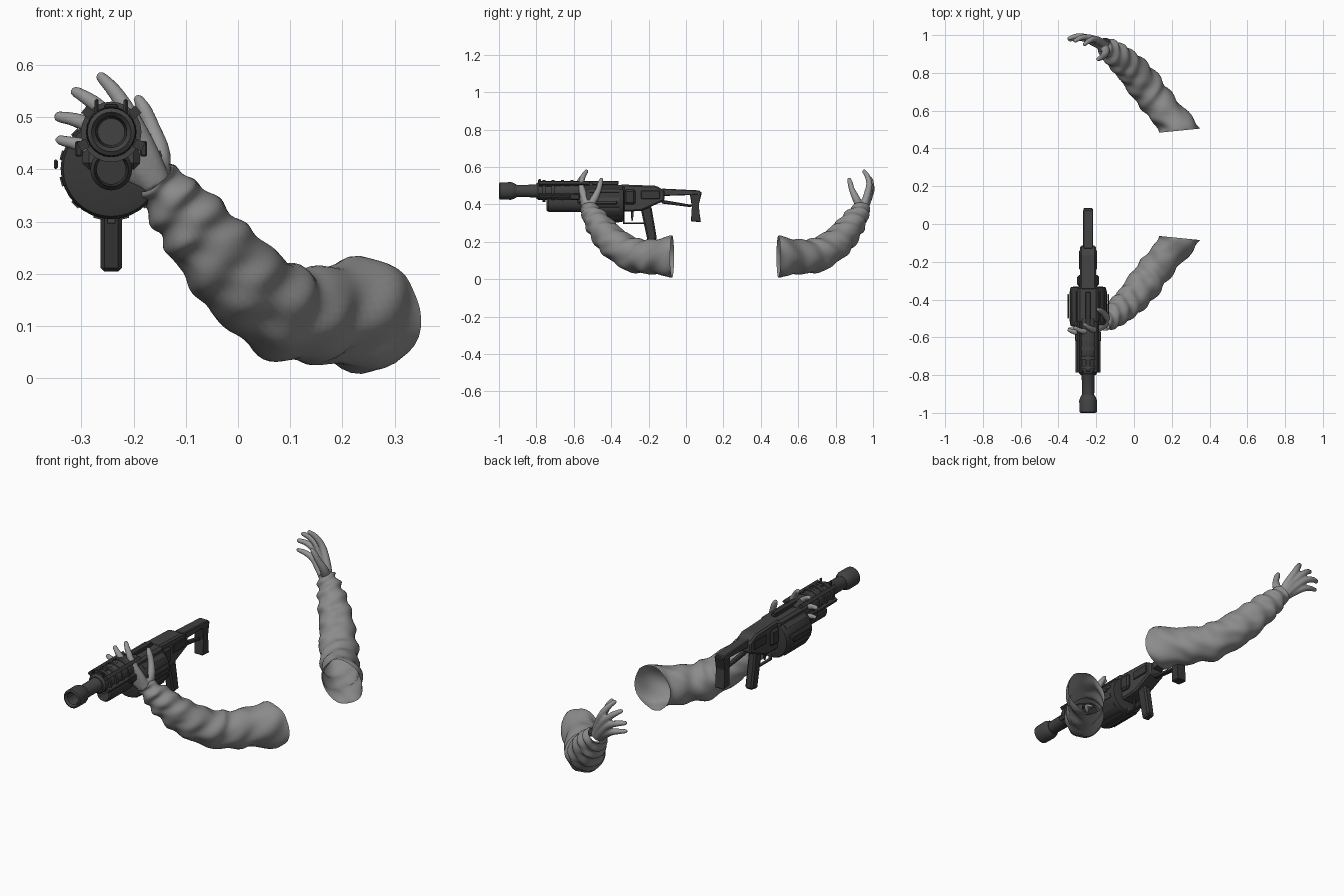
import bpy, bmesh, math
from mathutils import Vector, Matrix, noise

cube = bpy.data.objects.get("Cube")
if cube:
    bpy.data.objects.remove(cube, do_unlink=True)


def material(name, value):
    m = bpy.data.materials.new(name)
    m.use_nodes = True
    color = (value, value, value, 1)
    m.diffuse_color = color
    m.node_tree.nodes["Principled BSDF"].inputs["Base Color"].default_value = color
    return m


CLOTH = material("grey cloth", 0.26)
SKIN = material("grey skin", 0.30)
METAL = material("dark metal", 0.055)
BLACK = material("black polymer", 0.04)
GX = -0.243      # centre line of the launcher
BORE = 0.472     # height of the barrel axis


def finish(name, bm, mat, angle=None):
    bmesh.ops.recalc_face_normals(bm, faces=bm.faces)
    mesh = bpy.data.meshes.new(name)
    bm.to_mesh(mesh)
    bm.free()
    obj = bpy.data.objects.new(name, mesh)
    bpy.context.collection.objects.link(obj)
    mesh.materials.append(mat)
    if angle:
        bpy.ops.object.select_all(action="DESELECT")
        obj.select_set(True)
        bpy.context.view_layer.objects.active = obj
        bpy.ops.object.shade_smooth_by_angle(angle=math.radians(angle))
    return obj


def spline(points, t):
    """Smooth interpolation through tuples, t from 0 to 1."""
    f = t * (len(points) - 1)
    i = min(int(f), len(points) - 2)
    u = f - i
    a, b, c, d = (points[min(max(k, 0), len(points) - 1)] for k in range(i - 1, i + 3))
    return [0.5 * (2 * q + (r - p) * u + (2 * p - 5 * q + 4 * r - s) * u * u
                   + (3 * q - p - 3 * r + s) * u ** 3) for p, q, r, s in zip(a, b, c, d)]


def loft(bm, rings, caps=True):
    loops = [[bm.verts.new(p) for p in ring] for ring in rings]
    n = len(loops[0])
    for a, b in zip(loops, loops[1:]):
        for i in range(n):
            bm.faces.new((a[i], a[(i + 1) % n], b[(i + 1) % n], b[i]))
    if caps:
        bm.faces.new(loops[0])
        bm.faces.new(loops[-1])


def tube_rings(path, steps, sides, end_normal=None, folds=0.0):
    """Rings along a path of (x, y, z, radius)."""
    rings = []
    for k in range(steps + 1):
        t = k / steps
        *c, r = spline(path, t)
        ahead = Vector(spline(path, min(t + 0.01, 1))[:3])
        behind = Vector(spline(path, max(t - 0.01, 0))[:3])
        axis = (ahead - behind).normalized()
        if end_normal:
            w = max(0, 1 - t * 4)
            axis = axis.lerp(end_normal, w).normalized()
        u = axis.cross(Vector((0.3, -0.5, 0.8))).normalized()
        v = axis.cross(u)
        ring = []
        for i in range(sides):
            a = math.tau * i / sides
            d = u * math.cos(a) + v * math.sin(a)
            p = Vector(c) + d * r
            if folds:
                q = Vector((d.x * 1.3, d.y * 1.3, d.z * 1.3 + t * 13))
                p += d * folds * noise.noise(q) * (r / 0.09)
                p += d * folds * 0.45 * math.sin(t * 48 + 2.5 * math.sin(a + 1))
            ring.append(p)
        rings.append(ring)
    return rings


# ---- Arms: the second one mirrors the first across a plane in y ----
SLEEVE = [(.25, -.075, .122, .109), (.165, -.175, .120, .092), (.085, -.275, .128, .089),
          (.015, -.365, .180, .086), (-.045, -.430, .243, .077), (-.093, -.473, .303, .067),
          (-.133, -.505, .350, .053), (-.163, -.527, .386, .039)]
FINGERS = [
    [(-.15, -.525, .375, .022), (-.175, -.545, .44, .020), (-.208, -.560, .505, .017),
     (-.237, -.550, .55, .0145), (-.262, -.532, .577, .011)],
    [(-.155, -.53, .375, .022), (-.195, -.550, .44, .021), (-.240, -.568, .495, .017),
     (-.280, -.566, .53, .0145), (-.311, -.550, .549, .011)],
    [(-.165, -.53, .370, .022), (-.207, -.550, .42, .021), (-.258, -.570, .470, .017),
     (-.305, -.574, .493, .0145), (-.343, -.562, .501, .011)],
    [(-.170, -.52, .368, .022), (-.212, -.540, .40, .020), (-.262, -.560, .432, .016),
     (-.305, -.562, .448, .0135), (-.341, -.555, .456, .010)],
    [(-.155, -.515, .38, .024), (-.150, -.490, .43, .021), (-.165, -.467, .48, .016),
     (-.180, -.458, .515, .0145), (-.191, -.452, .535, .010)],
]


def place(bm, mirrored):
    if mirrored:
        for v in bm.verts:
            v.co.y = 0.42 - v.co.y


for side, mirrored in (("front", False), ("rear", True)):
    bm = bmesh.new()
    loft(bm, tube_rings(SLEEVE, 70, 36, Vector((-.1, -1, 0)), 0.011), caps=False)
    place(bm, mirrored)
    finish(side + "_sleeve", bm, CLOTH, 80)

    bm = bmesh.new()
    for path in FINGERS:
        loft(bm, tube_rings(path, 16, 14))
        *tip, r = path[-1]
        bmesh.ops.create_uvsphere(bm, u_segments=12, v_segments=8, radius=r,
                                  matrix=Matrix.Translation(tip))
    place(bm, mirrored)
    hand = finish(side + "_hand", bm, SKIN, 80)
    remesh = hand.modifiers.new("Blend", "REMESH")
    remesh.mode = "VOXEL"
    remesh.voxel_size = 0.005
    remesh.use_smooth_shade = True
    smooth = hand.modifiers.new("Soften", "SMOOTH")
    smooth.iterations = 4


# ---- Launcher helpers ----
def turned(name, profile, z=BORE, mat=METAL, sides=24, x=GX):
    """Lathe about the y axis from (y, radius) pairs."""
    bm = bmesh.new()
    loft(bm, [[(x + r * math.cos(math.tau * i / sides), y, z + r * math.sin(math.tau * i / sides))
               for i in range(sides)] for y, r in profile])
    return finish(name, bm, mat, 30)


def plate(name, outline, width, x=GX, mat=METAL, bevel=0.004):
    """Side outline of (y, z) pairs extruded across x."""
    bm = bmesh.new()
    loft(bm, [[(x + s * width / 2, y, z) for y, z in outline] for s in (-1, 1)])
    bmesh.ops.bevel(bm, geom=bm.edges[:], offset=bevel, segments=1, affect="EDGES")
    return finish(name, bm, mat)


def box(name, y0, y1, z0, z1, width, x=GX, mat=METAL, bevel=0.003):
    return plate(name, [(y0, z0), (y1, z0), (y1, z1), (y0, z1)], width, x, mat, bevel)


# Barrel with hollow muzzle, fore-end and launch tube
turned("muzzle", [(-.93, .026), (-.99, .030), (-1, .038), (-.995, .046), (-.935, .047),
                  (-.92, .042), (-.905, .034)])
turned("barrel", [(-.93, .032), (-.80, .034), (-.79, .04), (-.77, .04)])
turned("fore_end", [(-.80, .04), (-.79, .048), (-.70, .05), (-.69, .054), (-.56, .054), (-.5, .045)])
turned("launch_tube", [(-.56, .04), (-.735, .04), (-.745, .033), (-.70, .028), (-.6, .028)], .40, BLACK)
for y in (-.76, -.71, -.66, -.61):
    turned("fore_end_ring", [(y - .008, .05), (y - .008, .058), (y + .008, .058), (y + .008, .05)])

# Rails around the fore-end
for i, angle in enumerate((40, 140, 205, 335)):
    a = math.radians(angle)
    bm = bmesh.new()
    bmesh.ops.create_cube(bm, size=1, matrix=Matrix.Translation(
        (GX + .059 * math.cos(a), -.65, BORE + .059 * math.sin(a)))
        @ Matrix.Rotation(-a, 4, "Y") @ Matrix.Diagonal((.018, .27, .018, 1)))
    finish("fore_end_rail", bm, BLACK)
box("top_rail", -.78, -.36, .505, .525, .026, mat=BLACK)
for s in (-1, 1):
    box("sight_post", -.79, -.775, .50, .535, .008, GX + s * .028)
    box("side_tab", -.62, -.57, .425, .455, .014, GX + s * .062, BLACK)

# Revolving drum with ribs
turned("drum", [(-.545, .075), (-.54, .092), (-.525, .097), (-.35, .097), (-.335, .092), (-.33, .07)],
       .402, BLACK, 32)
for i in range(12):
    a = math.tau * (i + .5) / 12
    bm = bmesh.new()
    bmesh.ops.create_cube(bm, size=1, matrix=Matrix.Translation(
        (GX + .096 * math.cos(a), -.437, .402 + .096 * math.sin(a)))
        @ Matrix.Rotation(-a, 4, "Y") @ Matrix.Diagonal((.008, .16, .018, 1)))
    finish("drum_rib", bm, METAL)
for s in (-1, 1):
    box("charging_bar", -.50, -.37, .401, .419, .008, GX + s * .106, METAL)

# Receiver
box("receiver_front", -.58, -.33, .40, .505, .11, bevel=.012)
plate("receiver", [(-.37, .36), (-.24, .365), (-.115, .42), (-.115, .475), (-.16, .5), (-.35, .507)],
      .085, bevel=.008)
box("receiver_bolt_cover", -.33, -.27, .40, .48, .115, mat=BLACK, bevel=.01)
for s in (-1, 1):
    box("side_panel", -.24, -.14, .43, .475, .008, GX + s * .044, BLACK)

# Grip, trigger and guard
plate("grip", [(-.245, .39), (-.185, .39), (-.155, .212), (-.205, .203)], .042, mat=BLACK, bevel=.008)
plate("trigger", [(-.295, .37), (-.28, .37), (-.283, .315), (-.292, .31)], .010, bevel=.002)
box("guard_bottom", -.335, -.225, .296, .303, .016, bevel=.001)
box("guard_front", -.337, -.330, .296, .37, .016, bevel=.001)

# Stock
plate("stock_arm", [(-.13, .445), (.075, .452), (.075, .475), (-.13, .485)], .052)
plate("stock_rod", [(-.13, .405), (.03, .385), (.03, .398), (-.13, .425)], .024, mat=BLACK)
plate("butt_plate", [(.02, .46), (.06, .475), (.085, .465), (.065, .40), (.08, .305),
                     (.025, .31), (.035, .39)], .05, mat=BLACK)
